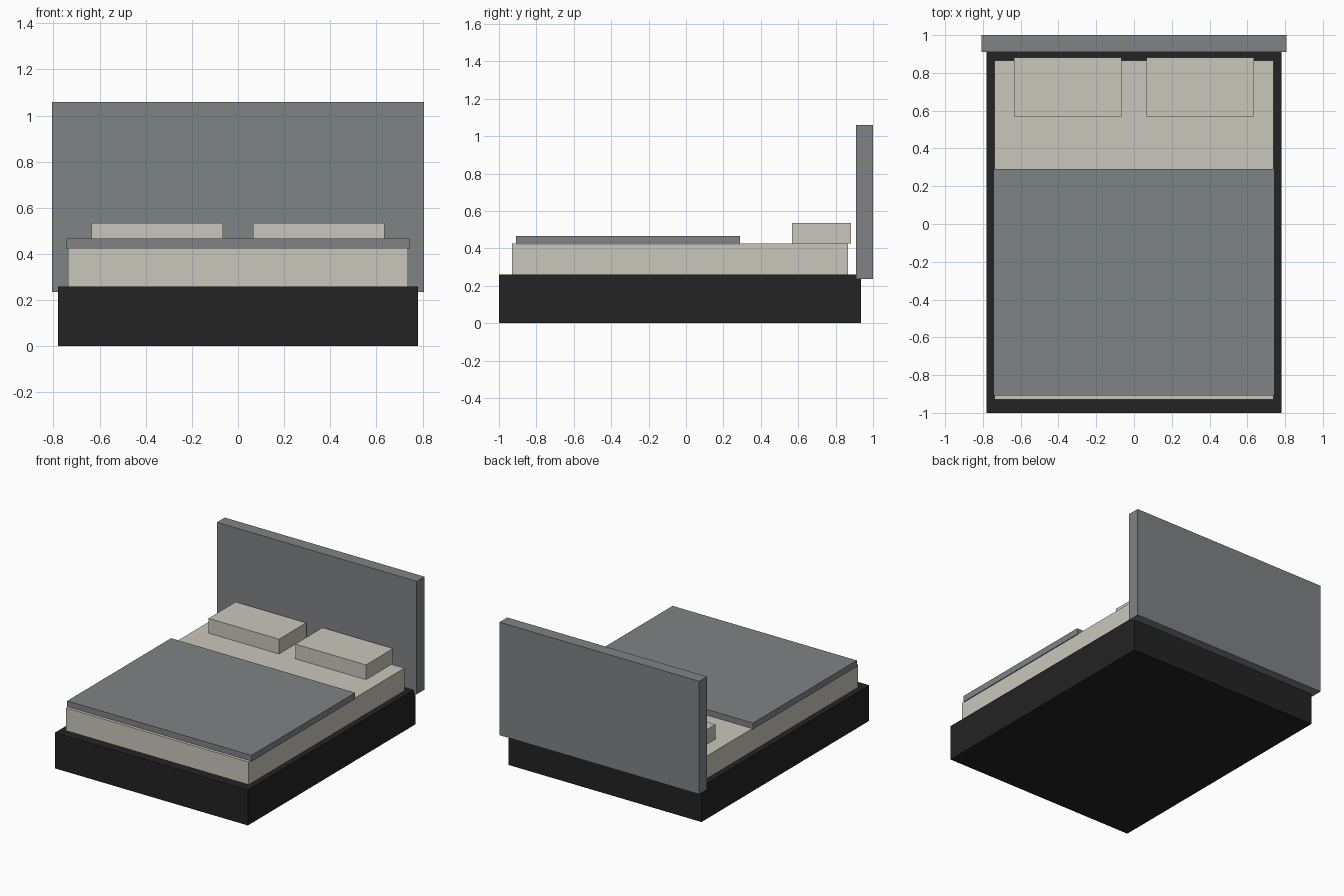
import bpy
import bmesh
from mathutils import Vector

if "Cube" in bpy.data.objects:
    bpy.data.objects.remove(bpy.data.objects["Cube"])


def material(name, rgb):
    """Flat colour from sRGB 0-255 values."""
    lin = [((c / 255 + 0.055) / 1.055) ** 2.4 for c in rgb]
    mat = bpy.data.materials.new(name)
    mat.diffuse_color = (*lin, 1)
    mat.use_nodes = True
    mat.node_tree.nodes["Principled BSDF"].inputs["Base Color"].default_value = mat.diffuse_color
    return mat


def box(name, x, y, z, mat):
    """Box object from its (min, max) extents on each axis."""
    lo, hi = Vector((x[0], y[0], z[0])), Vector((x[1], y[1], z[1]))
    bm = bmesh.new()
    bmesh.ops.create_cube(bm, size=1)
    bmesh.ops.scale(bm, vec=hi - lo, verts=bm.verts)
    mesh = bpy.data.meshes.new(name)
    bm.to_mesh(mesh)
    bm.free()
    mesh.materials.append(mat)
    obj = bpy.data.objects.new(name, mesh)
    obj.location = (lo + hi) / 2
    bpy.context.collection.objects.link(obj)
    return obj


black = material("black frame", (35, 35, 35))
grey = material("slate grey fabric", (127, 131, 133))
cream = material("cream linen", (202, 199, 187))

# Frame and headboard
box("bed_base", (-0.78, 0.78), (-1.0, 0.935), (0, 0.26), black)
box("headboard", (-0.807, 0.807), (0.91, 1.0), (0.235, 1.06), grey)

# Bedding
box("mattress", (-0.738, 0.738), (-0.93, 0.866), (0.26, 0.425), cream)
box("blanket", (-0.744, 0.744), (-0.908, 0.29), (0.421, 0.467), grey)

# Pillows, one each side
for side, x in (("left", (-0.636, -0.066)), ("right", (0.066, 0.636))):
    box("pillow_" + side, x, (0.568, 0.882), (0.427, 0.535), cream)
